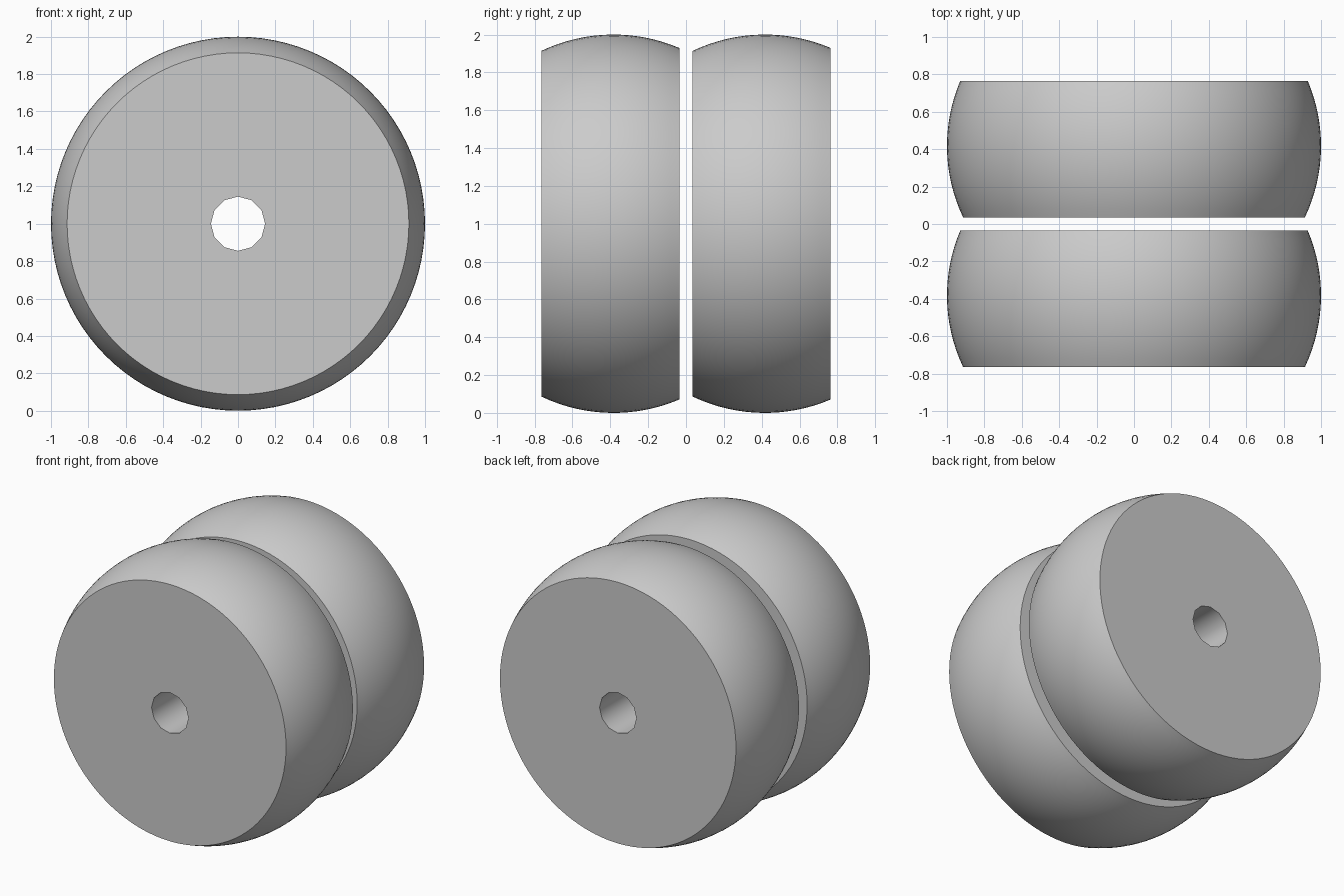
import bpy
import bmesh
from math import sin, cos, pi, sqrt, radians
from mathutils import Matrix

cube = bpy.data.objects.get("Cube")
if cube:
    bpy.data.objects.remove(cube, do_unlink=True)

# Single plain grey finish
grey = bpy.data.materials.new("grey")
grey.use_nodes = True
COLOUR = (0.6, 0.6, 0.6, 1)
grey.diffuse_color = COLOUR
grey.node_tree.nodes["Principled BSDF"].inputs["Base Color"].default_value = COLOUR

SEGMENTS, RINGS = 96, 16
FRONT, WIDTH, CROWN = -0.765, 0.73, 0.382   # front face, thickness, widest point
SQUASH = 0.94                               # depth of the rounded tread curve
BORE = 0.145
SPACING = 0.8


def make_object(name, bm):
    bmesh.ops.recalc_face_normals(bm, faces=bm.faces)
    mesh = bpy.data.meshes.new(name)
    bm.to_mesh(mesh)
    bm.free()
    mesh.materials.append(grey)
    obj = bpy.data.objects.new(name, mesh)
    bpy.context.collection.objects.link(obj)
    return obj


def wheel_body(name, front):
    """Barrel with a crowned tread and flat end faces, lying along y."""
    bm = bmesh.new()
    loops = []
    for i in range(RINGS + 1):
        along = WIDTH * i / RINGS
        r = sqrt(1 - ((along - CROWN) / SQUASH) ** 2)
        loops.append([bm.verts.new((r * cos(a), front + along, 1 + r * sin(a)))
                      for a in (2 * pi * k / SEGMENTS for k in range(SEGMENTS))])
    for a, b in zip(loops, loops[1:]):
        for k in range(SEGMENTS):
            n = (k + 1) % SEGMENTS
            bm.faces.new((a[k], a[n], b[n], b[k]))
    bm.faces.new(loops[0])
    bm.faces.new(loops[-1])
    return make_object(name, bm)


# Twelve-sided axle hole cutter through both wheels
bm = bmesh.new()
turn = Matrix.Translation((0, 0, 1)) @ Matrix.Rotation(radians(90), 4, "X")
bmesh.ops.create_cone(bm, cap_ends=True, segments=12, radius1=BORE,
                      radius2=BORE, depth=3, matrix=turn)
cutter = make_object("axle_hole_cutter", bm)
cutter.hide_render = True

# Two identical wheels, one behind the other
for index, name in enumerate(("front_wheel", "back_wheel")):
    wheel = wheel_body(name, FRONT + SPACING * index)
    hole = wheel.modifiers.new("axle_hole", "BOOLEAN")
    hole.operation = "DIFFERENCE"
    hole.solver = "EXACT"
    hole.object = cutter
    bpy.ops.object.select_all(action="DESELECT")
    wheel.select_set(True)
    bpy.context.view_layer.objects.active = wheel
    bpy.ops.object.modifier_apply(modifier=hole.name)
    bpy.ops.object.shade_smooth_by_angle(angle=radians(40))

bpy.data.objects.remove(cutter, do_unlink=True)
